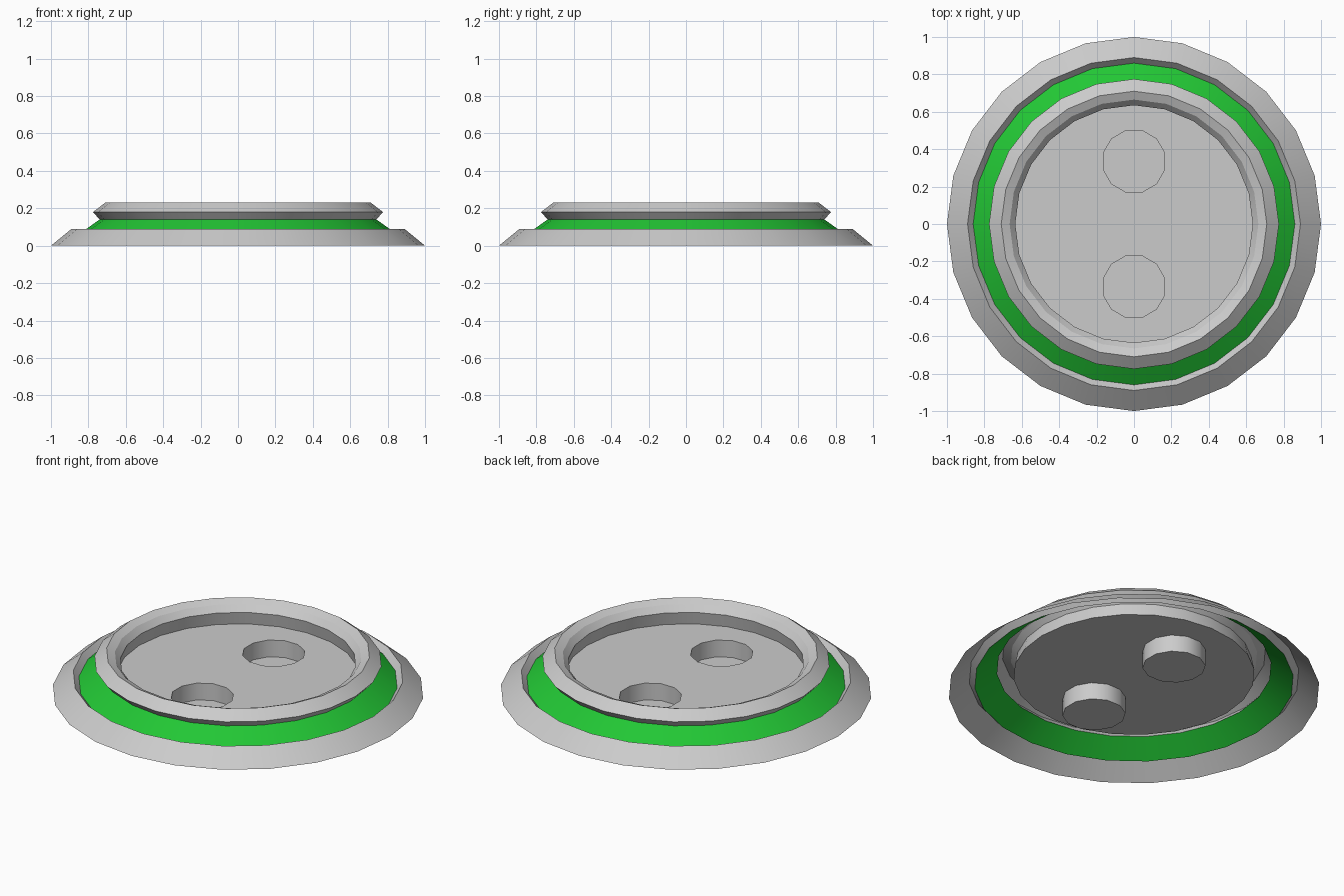
import bpy, bmesh, math

if "Cube" in bpy.data.objects:
    bpy.data.objects.remove(bpy.data.objects["Cube"])

SIDES = 24


def ring(bm, r, z, n=SIDES, cx=0.0, cy=0.0, offset=0.0):
    """Add a circle of vertices."""
    return [bm.verts.new((cx + r * math.cos(offset + 2 * math.pi * i / n),
                          cy + r * math.sin(offset + 2 * math.pi * i / n), z))
            for i in range(n)]


def bridge(bm, a, b):
    """Join two equal circles with quads."""
    n = len(a)
    for i in range(n):
        j = (i + 1) % n
        bm.faces.new((a[i], a[j], b[j], b[i]))


def finish(name, bm, angle, colour=None):
    mesh = bpy.data.meshes.new(name)
    bm.to_mesh(mesh)
    bm.free()
    obj = bpy.data.objects.new(name, mesh)
    bpy.context.collection.objects.link(obj)
    bpy.ops.object.select_all(action='DESELECT')
    obj.select_set(True)
    bpy.context.view_layer.objects.active = obj
    bpy.ops.object.shade_smooth_by_angle(angle=math.radians(angle))
    if colour:
        mat = bpy.data.materials.new(name + "_paint")
        mat.diffuse_color = colour
        mat.use_nodes = True
        mat.node_tree.nodes["Principled BSDF"].inputs["Base Color"].default_value = mat.diffuse_color
        mesh.materials.append(mat)
    return obj


def lathe(name, profile, colour=None):
    """Spin an open (radius, z) profile, listed from outside to inside."""
    bm = bmesh.new()
    rings = [ring(bm, r, z) for r, z in profile]
    for a, b in zip(rings, rings[1:]):
        bridge(bm, a, b)
    return finish(name, bm, 18, colour)


# Outer skirt with its inward-sloping lip
lathe("outer_skirt", [(1.0, 0.0), (0.89, 0.09), (0.86, 0.055)])

# Green sloped band
lathe("green_band", [(0.86, 0.055), (0.74, 0.14)], (0.016, 0.57, 0.035, 1))

# Raised rim: undercut, bevelled top and inner wall down to the floor
lathe("raised_rim", [(0.74, 0.14), (0.775, 0.18), (0.71, 0.23),
                     (0.665, 0.21), (0.635, 0.175), (0.65, 0.10)])

# Floor with two round recesses
bm = bmesh.new()
loops = [ring(bm, 0.65, 0.10)]
bases = []
for y in (-0.335, 0.335):
    loops.append(ring(bm, 0.17, 0.10, 12, 0, y, math.pi / 12))
    bases.append(ring(bm, 0.17, 0.0, 12, 0, y, math.pi / 12))
edges = [bm.edges.new((lp[i - 1], lp[i])) for lp in loops for i in range(len(lp))]
bmesh.ops.triangle_fill(bm, use_beauty=True, use_dissolve=False, edges=edges,
                        normal=(0, 0, 1))
for top, base in zip(loops[1:], bases):
    bridge(bm, base[::-1], top[::-1])
    bm.faces.new(base)
finish("floor_with_recesses", bm, 32)
